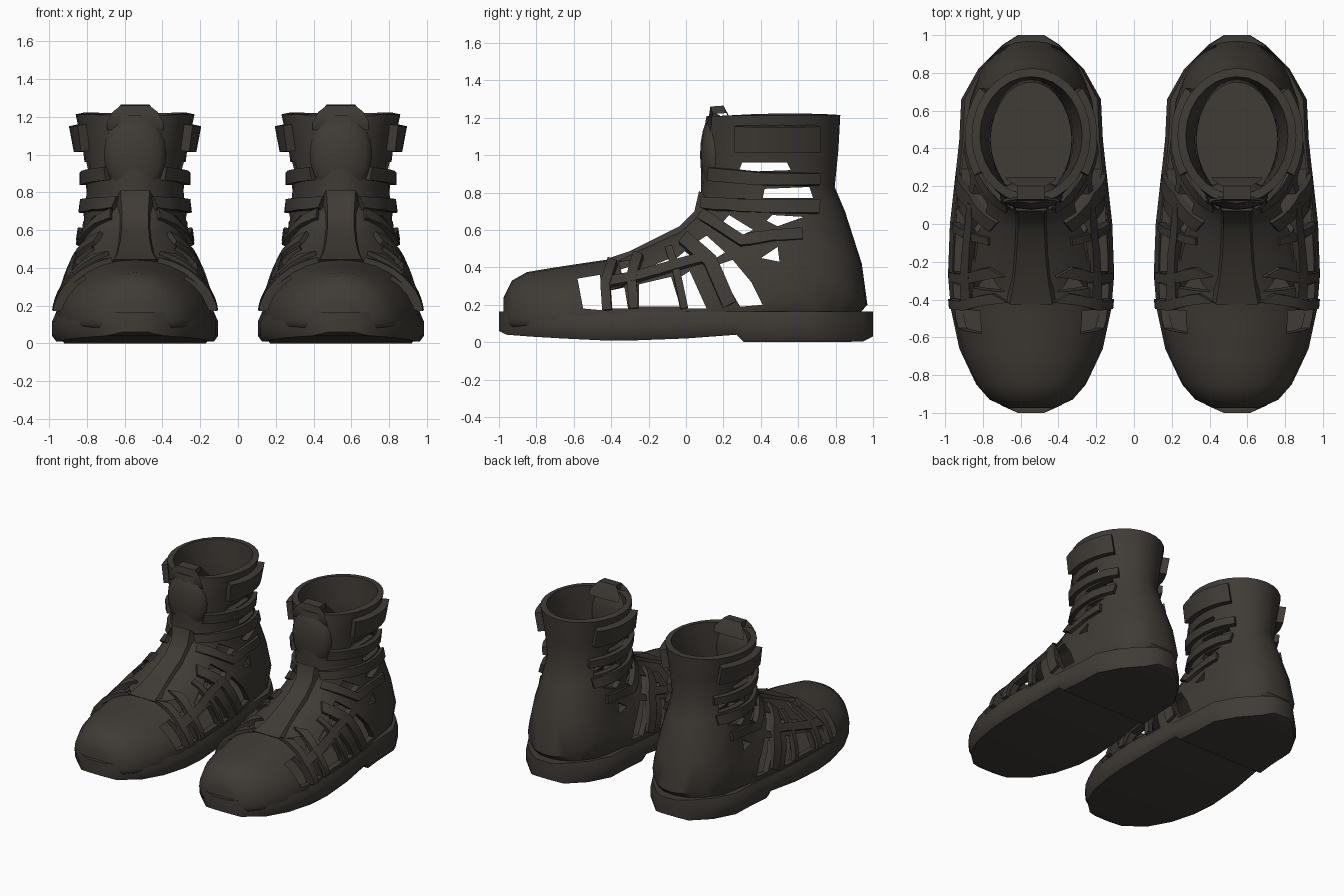
import bpy, bmesh, math
from mathutils import Vector
from mathutils.bvhtree import BVHTree

if "Cube" in bpy.data.objects:
    bpy.data.objects.remove(bpy.data.objects["Cube"])

leather = bpy.data.materials.new("dark_brown_leather")
leather.use_nodes = True
leather.diffuse_color = (0.05, 0.043, 0.036, 1)
leather.node_tree.nodes["Principled BSDF"].inputs["Base Color"].default_value = leather.diffuse_color
leather.node_tree.nodes["Principled BSDF"].inputs["Roughness"].default_value = 0.8

SHOE_X = 0.545  # distance of each shoe from the middle


def make_object(name, bm):
    bmesh.ops.recalc_face_normals(bm, faces=bm.faces)
    mesh = bpy.data.meshes.new(name)
    bm.to_mesh(mesh)
    bm.free()
    mesh.materials.append(leather)
    obj = bpy.data.objects.new(name, mesh)
    bpy.context.collection.objects.link(obj)
    return obj


def loft(sections, caps=(True, True), bm=None):
    """Skin closed rings of points into a tube."""
    bm = bm or bmesh.new()
    rings = [[bm.verts.new(p) for p in s] for s in sections]
    for a, b in zip(rings, rings[1:]):
        for i in range(len(a)):
            j = (i + 1) % len(a)
            bm.faces.new((a[i], a[j], b[j], b[i]))
    if caps[0]:
        bm.faces.new(rings[0])
    if caps[1]:
        bm.faces.new(rings[-1])
    return bm


def finish(obj, angle=40):
    """Move a part onto its shoe, mirror it to the other shoe, shade it."""
    obj.location.x = 0
    for v in obj.data.vertices:
        v.co.x += SHOE_X
    obj.modifiers.new("other_shoe", "MIRROR").use_mirror_merge = False
    bpy.ops.object.select_all(action="DESELECT")
    obj.select_set(True)
    bpy.context.view_layer.objects.active = obj
    bpy.ops.object.shade_smooth_by_angle(angle=math.radians(angle))


# Sole: y, half width, bottom height; heel steps down
sole_rows = [(-1, .07, .06), (-.96, .16, .04), (-.83, .3, .03), (-.66, .38, .02),
             (-.45, .425, .01), (-.27, .44, .01), (0, .43, .02), (.27, .4, .04),
             (.31, .395, 0), (.45, .38, 0), (.66, .37, 0), (.82, .28, 0),
             (.95, .15, .005), (1, .07, .03)]
sections = []
for y, w, low in sole_rows:
    half = [(w * .95, low), (w, low + .03), (w, .115), (w * .95, .165)]
    sections.append([(x, y, z) for x, z in half] + [(-x, y, z) for x, z in reversed(half)])
finish(make_object("soles", loft(sections)))

# Upper: instep point, back point, half width, place of the widest line
upper_rows = [((-.975, .24), (-.975, .08), .12, .3), ((-.93, .33), (-.93, .06), .22, .25),
              ((-.85, .375), (-.85, .06), .29, .2), ((-.7, .4), (-.7, .06), .36, .2),
              ((-.5, .43), (-.5, .06), .405, .2), ((-.36, .45), (-.34, .06), .42, .2),
              ((-.18, .53), (-.12, .06), .41, .2), ((-.03, .6), (.18, .06), .39, .22),
              ((.05, .68), (.5, .06), .36, .28), ((.08, .75), (.84, .06), .33, .35),
              ((.08, .8), (.97, .2), .3, .4), ((.08, .85), (.94, .42), .28, .43),
              ((.08, .9), (.85, .7), .26, .5), ((.08, .97), (.795, .83), .26, .5),
              ((.085, 1.08), (.815, 1.03), .28, .5), ((.11, 1.21), (.825, 1.215), .315, .5)]
STEPS = 28
sections = []
for top, back, w, c in upper_rows:
    ring = []
    for k in range(STEPS):
        a = 2 * math.pi * k / STEPS
        u, x = math.sin(a), math.cos(a)
        e = 1 if u > 0 else 1 - (.5 - c) * 1.3
        x = math.copysign(abs(x) ** e, x) * w
        u = math.copysign(abs(u) ** e, u)
        t = c + (1 - c if u > 0 else c) * u
        ring.append((x, back[0] + (top[0] - back[0]) * t, back[1] + (top[1] - back[1]) * t))
    sections.append(ring)
bm = loft(sections, (True, False))
bmesh.ops.recalc_face_normals(bm, faces=bm.faces)
surface = BVHTree.FromBMesh(bm)
upper = make_object("uppers", bm)

# Openings between the straps, as side outlines (y, z)
openings = [
    [(.28, .91), (.3, .96), (.54, .96), (.56, .92)],
    [(.41, .77), (.42, .82), (.66, .83), (.68, .77)],
    [(.43, .65), (.46, .68), (.63, .67), (.49, .62)],
    [(.16, .6), (.23, .68), (.36, .6), (.27, .56)],
    [(.05, .53), (.11, .57), (.21, .48), (.16, .45)],
    [(.4, .45), (.49, .51), (.5, .43)],
    [(.16, .41), (.25, .44), (.35, .32), (.41, .2), (.29, .19)],
    [(-.06, .33), (.02, .38), (.11, .18), (0, .18)],
    [(-.05, .45), (.01, .5), (.08, .47), (.01, .42)],
    [(-.25, .31), (-.08, .35), (-.03, .19), (-.25, .19)],
    [(-.2, .4), (-.08, .45), (-.03, .43), (-.18, .36)],
    [(-.36, .43), (-.25, .44), (-.26, .38), (-.33, .32)],
    [(-.4, .28), (-.33, .3), (-.31, .18), (-.4, .18)],
    [(-.58, .34), (-.46, .36), (-.44, .17), (-.55, .18)],
]
bm = bmesh.new()
for outline in openings:
    loft([[(x, y, z) for y, z in outline] for x in (-.7, .7)], bm=bm)
cutter = make_object("opening_cutter", bm)
cutter.hide_render = True
shell = upper.modifiers.new("thickness", "SOLIDIFY")
shell.thickness, shell.offset = .045, -1
cut = upper.modifiers.new("openings", "BOOLEAN")
cut.operation, cut.solver, cut.object = "DIFFERENCE", "EXACT", cutter
upper_eval = upper.evaluated_get(bpy.context.evaluated_depsgraph_get())
cut_mesh = bpy.data.meshes.new_from_object(upper_eval)
upper.modifiers.clear()
upper.data = cut_mesh
bpy.data.objects.remove(cutter)
finish(upper)


# Straps: ribbons that hug the upper on both sides of a shoe
def on_surface(side, y, z):
    hit, normal, _, _ = surface.ray_cast(Vector((side, y, z)), Vector((-side, 0, 0)))
    if hit is None:
        hit, normal, _, _ = surface.find_nearest(Vector((side * .05, y, z)))
    return hit, normal


def strap(name, path, width, lift):
    points = [Vector(p) for p in path]
    fine = [a.lerp(b, k / 4) for a, b in zip(points, points[1:]) for k in range(4)] + [points[-1]]
    bm = bmesh.new()
    for side in (1, -1):
        rings = []
        for i, p in enumerate(fine):
            along = (fine[min(i + 1, len(fine) - 1)] - fine[max(i - 1, 0)]).normalized()
            across = Vector((-along.y, along.x)) * width / 2
            (a, na), (b, nb) = [on_surface(side, *(p + across * s)) for s in (1, -1)]
            rings.append([a - na * .02, a + na * lift, b + nb * lift, b - nb * .02])
        loft(rings, bm=bm)
    finish(make_object(name, bm), 35)


strap("cuff_straps", [(.28, 1.09), (.5, 1.09), (.69, 1.09)], .14, .05)
strap("upper_ankle_straps", [(.14, .9), (.4, .875), (.7, .87)], .07, .035)
strap("middle_ankle_straps", [(.1, .74), (.35, .73), (.7, .72)], .07, .03)
strap("lower_ankle_straps", [(.09, .68), (.3, .54), (.46, .57), (.62, .58)], .06, .025)
strap("instep_straps", [(-.01, .55), (.13, .43), (.23, .2)], .075, .025)
strap("midfoot_straps", [(-.09, .5), (-.05, .37), (-.01, .18)], .04, .02)
strap("forefoot_straps", [(-.25, .46), (-.29, .34), (-.28, .18)], .05, .025)
strap("toe_straps", [(-.39, .42), (-.43, .3), (-.42, .17)], .05, .03)
strap("lengthwise_straps", [(-.42, .31), (-.25, .345), (-.07, .4), (.11, .45)], .045, .025)

# Instep tongue: raised band down the middle of the foot
sections = []
for y, z, w in [(-.42, .435, .16), (-.3, .475, .13), (-.17, .54, .11), (-.03, .61, .1), (.05, .69, .1), (.075, .8, .11)]:
    sections.append([(-w, y + .06, z - .05), (-w * .7, y - .005, z + .01),
                     (w * .7, y - .005, z + .01), (w, y + .06, z - .05)])
finish(make_object("instep_tongues", loft(sections)), 50)

# Shin tongue: rounded pad at the front of the ankle
bm = bmesh.new()
bmesh.ops.create_uvsphere(bm, u_segments=14, v_segments=10, radius=1)
for v in bm.verts:
    v.co = (v.co.x * .17, .155 + v.co.y * .08, 1.0 + v.co.z * .225)
finish(make_object("shin_tongues", bm), 50)

# Pull tab folded over the top of the tongue
tab = [(.115, 1.17, .15), (.125, 1.225, .12), (.13, 1.26, .075), (.2, 1.265, .075), (.235, 1.2, .13)]
sections = [[(-w, y, z), (w, y, z), (w, y + .015, z - .04), (-w, y + .015, z - .04)] for y, z, w in tab]
finish(make_object("pull_tabs", loft(sections)), 50)
